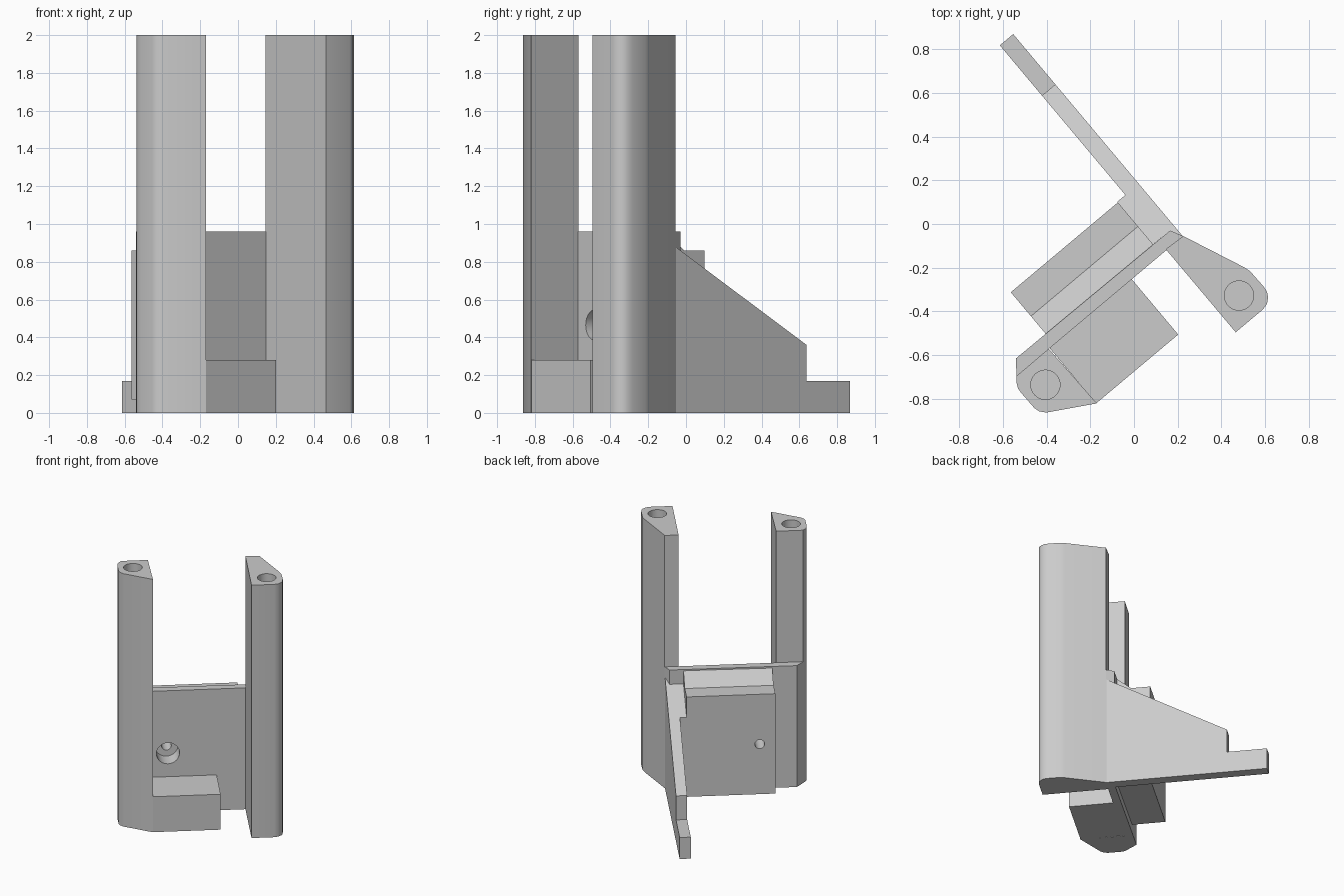
import bpy, bmesh, math
from mathutils import Matrix, Vector

cube = bpy.data.objects.get("Cube")
if cube:
    bpy.data.objects.remove(cube)

grey = bpy.data.materials.new("light_grey_plastic")
grey.use_nodes = True
colour = (0.6, 0.6, 0.6, 1)
grey.diffuse_color = colour
grey.node_tree.nodes["Principled BSDF"].inputs["Base Color"].default_value = colour

TURN = Matrix.Rotation(math.radians(40), 4, "Z")  # bracket axes against the world


def finish(name, bm, matrix):
    bm.transform(matrix)
    bmesh.ops.recalc_face_normals(bm, faces=bm.faces)
    mesh = bpy.data.meshes.new(name)
    bm.to_mesh(mesh)
    bm.free()
    mesh.materials.append(grey)
    obj = bpy.data.objects.new(name, mesh)
    bpy.context.collection.objects.link(obj)
    return obj


def prism(name, points, low, high, axis="z", matrix=TURN):
    """Extrude an outline: (x, y) along z, or (y, z) along x."""
    bm = bmesh.new()
    place = (lambda p: (p[0], p[1], low)) if axis == "z" else (lambda p: (low, p[0], p[1]))
    face = bm.faces.new([bm.verts.new(place(p)) for p in points])
    step = Vector((0, 0, high - low)) if axis == "z" else Vector((high - low, 0, 0))
    new = bmesh.ops.extrude_face_region(bm, geom=[face])["geom"]
    bmesh.ops.translate(bm, vec=step, verts=[g for g in new if isinstance(g, bmesh.types.BMVert)])
    return finish(name, bm, matrix)


def cylinder(name, centre, radius, length, along_y=False, matrix=TURN):
    bm = bmesh.new()
    bmesh.ops.create_cone(bm, cap_ends=True, segments=40, radius1=radius, radius2=radius, depth=length)
    if along_y:
        bm.transform(Matrix.Rotation(math.pi / 2, 4, "X"))
    bm.transform(Matrix.Translation(centre))
    return finish(name, bm, matrix)


def cut(targets, cutter):
    for target in targets:
        mod = target.modifiers.new("hole", "BOOLEAN")
        mod.operation = "DIFFERENCE"
        mod.solver = "EXACT"
        mod.object = cutter
        bpy.context.view_layer.objects.active = target
        bpy.ops.object.modifier_apply(modifier=mod.name)
    bpy.data.objects.remove(cutter)


WORLD = Matrix.Identity(4)

# Two tall posts with blind holes in their tops
post_a = prism("tall_post_outer", [
    (-.39, -.57), (-.537, -.695), (-.537, -.725), (-.53, -.752), (-.515, -.773),
    (-.455, -.842), (-.432, -.857), (-.40, -.862), (-.17, -.82)], 0, 2, matrix=WORLD)
post_b = prism("tall_post_wing_side", [
    (.225, -.055), (.50, -.196), (.53, -.215), (.59, -.283), (.608, -.31),
    (.613, -.335), (.608, -.365), (.59, -.39), (.465, -.495), (.145, -.115)], 0, 2, matrix=WORLD)
for post, x, y in ((post_a, -.405, -.735), (post_b, .48, -.327)):
    cut([post], cylinder("hole_cutter", (x, y, 2), .067, 1, matrix=WORLD))

# Thin plate joining the posts
plate = prism("mounting_plate", [
    (-.54, -.615), (.165, -.03), (.225, -.055), (-.537, -.695)], 0, .96, matrix=WORLD)

# Thick block behind the plate with a sloped upper edge
block = prism("rear_block", [
    (-.128, .07), (-.128, .95), (-.02, .86), (.123, .86), (.123, .07)], -.632, .007, axis="x")

# Four counterbored screw holes through plate and block
for u in (-.52, -.12):
    for z in (.465, .76):
        cut([plate, block], cylinder("bore_cutter", (u, -.186, z), .083, .26, along_y=True))
        cut([block], cylinder("screw_cutter", (u, 0, z), .035, .5, along_y=True))

# Low foot block beside the outer post
foot = prism("front_foot", [(-.66, -.517), (-.17, -.517), (-.17, -.186), (-.66, -.186)], 0, .28)

# Sloping side wing with a low tail
wing = prism("side_wing", [
    (-.187, 0), (-.187, .88), (.72, .36), (.72, .17), (1.02, .17), (1.02, 0)], .055, .135, axis="x")

# Gusset filling the corner between wing and block
gusset = prism("wing_gusset", [
    (-.128, .07), (-.128, .846), (.127, .70), (.127, .07)], .007, .055, axis="x")

for obj in (post_a, post_b, plate, block, foot, wing, gusset):
    bpy.ops.object.select_all(action="DESELECT")
    obj.select_set(True)
    bpy.context.view_layer.objects.active = obj
    bpy.ops.object.shade_smooth_by_angle(angle=math.radians(32))
